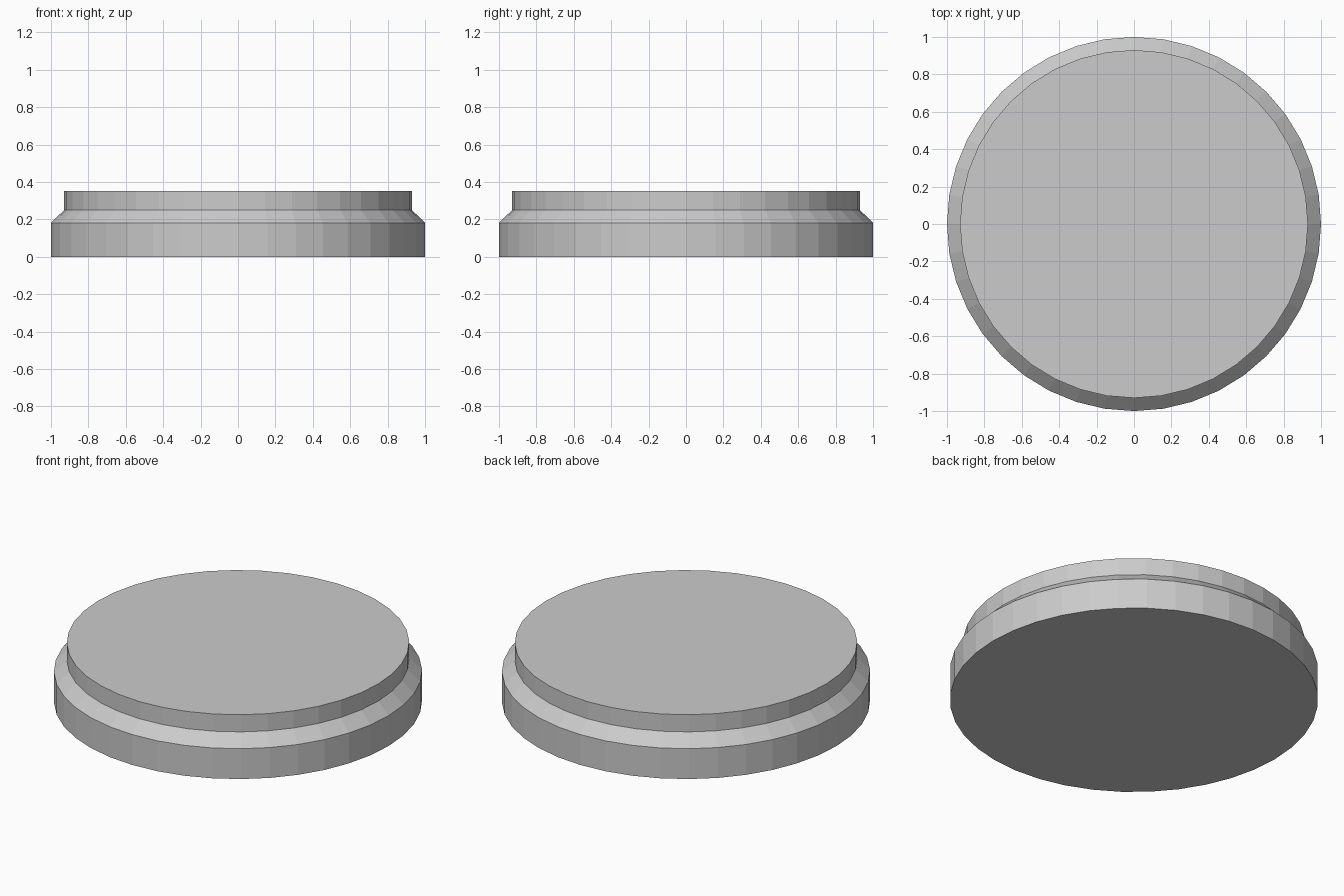
import bpy, bmesh
from math import cos, sin, tau

if "Cube" in bpy.data.objects:
    bpy.data.objects.remove(bpy.data.objects["Cube"])

SIDES = 40
# (radius, height) outline: base wall, chamfer, raised rim
PROFILE = [(1.0, 0.0), (1.0, 0.182), (0.93, 0.25), (0.93, 0.353)]


def lathe(name, profile, sides):
    bm = bmesh.new()
    rings = [[bm.verts.new((r * cos(tau * i / sides), r * sin(tau * i / sides), z))
              for i in range(sides)] for r, z in profile]
    for low, high in zip(rings, rings[1:]):
        for i in range(sides):
            j = (i + 1) % sides
            bm.faces.new((low[i], low[j], high[j], high[i]))
    # flat bottom and top caps
    bm.faces.new(rings[0][::-1])
    bm.faces.new(rings[-1])
    mesh = bpy.data.meshes.new(name)
    bm.to_mesh(mesh)
    bm.free()
    obj = bpy.data.objects.new(name, mesh)
    bpy.context.collection.objects.link(obj)
    return obj


# Stepped round base
lathe("round_base", PROFILE, SIDES)
